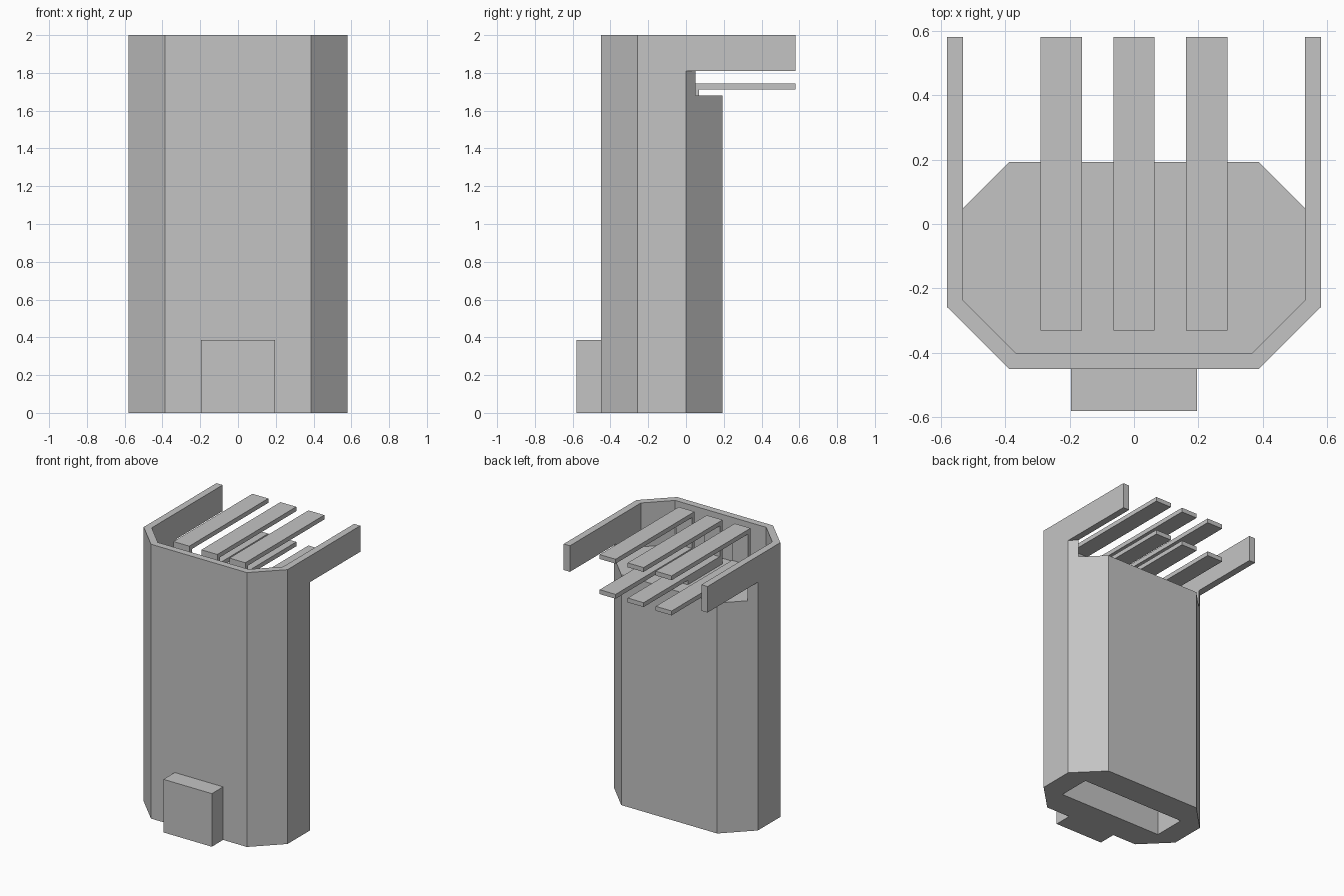
import bpy, bmesh

if "Cube" in bpy.data.objects:
    bpy.data.objects.remove(bpy.data.objects["Cube"], do_unlink=True)

grey = bpy.data.materials.new("plain_grey")
grey.use_nodes = True
colour = (0.55, 0.55, 0.55, 1)
grey.diffuse_color = colour
grey.node_tree.nodes["Principled BSDF"].inputs["Base Color"].default_value = colour


def extrude(name, outline, axis, low, high):
    """Extrude a 2D outline along x (outline is y, z) or z (outline is x, y)."""
    bm = bmesh.new()
    place = (lambda p: (low, *p)) if axis == "x" else (lambda p: (*p, low))
    face = bm.faces.new([bm.verts.new(place(p)) for p in outline])
    new = bmesh.ops.extrude_face_region(bm, geom=[face])["geom"]
    step = (high - low, 0, 0) if axis == "x" else (0, 0, high - low)
    bmesh.ops.translate(bm, vec=step,
                        verts=[v for v in new if isinstance(v, bmesh.types.BMVert)])
    bmesh.ops.recalc_face_normals(bm, faces=bm.faces)
    mesh = bpy.data.meshes.new(name)
    bm.to_mesh(mesh)
    bm.free()
    mesh.materials.append(grey)
    obj = bpy.data.objects.new(name, mesh)
    bpy.context.collection.objects.link(obj)
    return obj


def mirrored(half):
    """Complete a right-hand half outline with its mirror image."""
    return half + [(-x, y) for x, y in reversed(half)]


def rectangle(x0, x1, y0, y1):
    return [(x0, y0), (x1, y0), (x1, y1), (x0, y1)]


FLOOR, WALL_STEP, TOP = 1.68, 1.81, 2.0

# Eight-sided body with a deep slot in its underside
outer = [(0.387, -0.45), (0.58, -0.258), (0.58, 0), (0.387, 0.193)]
body = extrude("body", mirrored(outer), "z", 0, FLOOR)
cutter = extrude("slot_cutter", rectangle(-0.42, 0.42, -0.25, -0.01), "z", -0.1, 1.5)
cutter.hide_render = True
cut = body.modifiers.new("slot", "BOOLEAN")
cut.operation = "DIFFERENCE"
cut.solver = "EXACT"
cut.object = cutter
bpy.context.view_layer.objects.active = body
bpy.ops.object.modifier_apply(modifier=cut.name)
bpy.data.objects.remove(cutter, do_unlink=True)


# Rim wall open at the back, with long side arms on its upper part
def wall(name, outer_end, inner_end, low, high):
    half_out = [(0.387, -0.45), (0.58, -0.258), (0.58, outer_end)]
    half_in = [(0.53, inner_end), (0.53, -0.237), (0.367, -0.4)]
    extrude(name, mirrored(half_out + half_in), "z", low, high)


def wall_outline(outer_end, inner_end):
    left = [(0.53, inner_end), (0.58, outer_end), (0.58, -0.258), (0.387, -0.45)]
    inside = [(0.367, -0.4), (0.53, -0.237)]
    flip = lambda pts: [(-x, y) for x, y in reversed(pts)]
    return left + flip(left) + flip(inside) + inside


extrude("rim_wall_lower", wall_outline(0, 0.05), "z", FLOOR, WALL_STEP)
extrude("rim_wall_upper", wall_outline(0.58, 0.58), "z", WALL_STEP, TOP)

# Block on the lower front
extrude("front_block", rectangle(-0.195, 0.195, -0.58, -0.45), "z", 0, 0.387)

# Three C-shaped contact strips, each resting on a small foot
strip = 0.032
low_z = FLOOR + strip
c_profile = [(0.58, TOP), (-0.33, TOP), (-0.33, FLOOR), (0.07, FLOOR),
             (0.07, low_z), (0.58, low_z), (0.58, low_z + strip),
             (-0.33 + strip, low_z + strip), (-0.33 + strip, TOP - strip),
             (0.58, TOP - strip)]
for side, x in (("right", -0.226), ("middle", 0), ("left", 0.226)):
    extrude("contact_strip_" + side, c_profile, "x", x - 0.064, x + 0.064)
